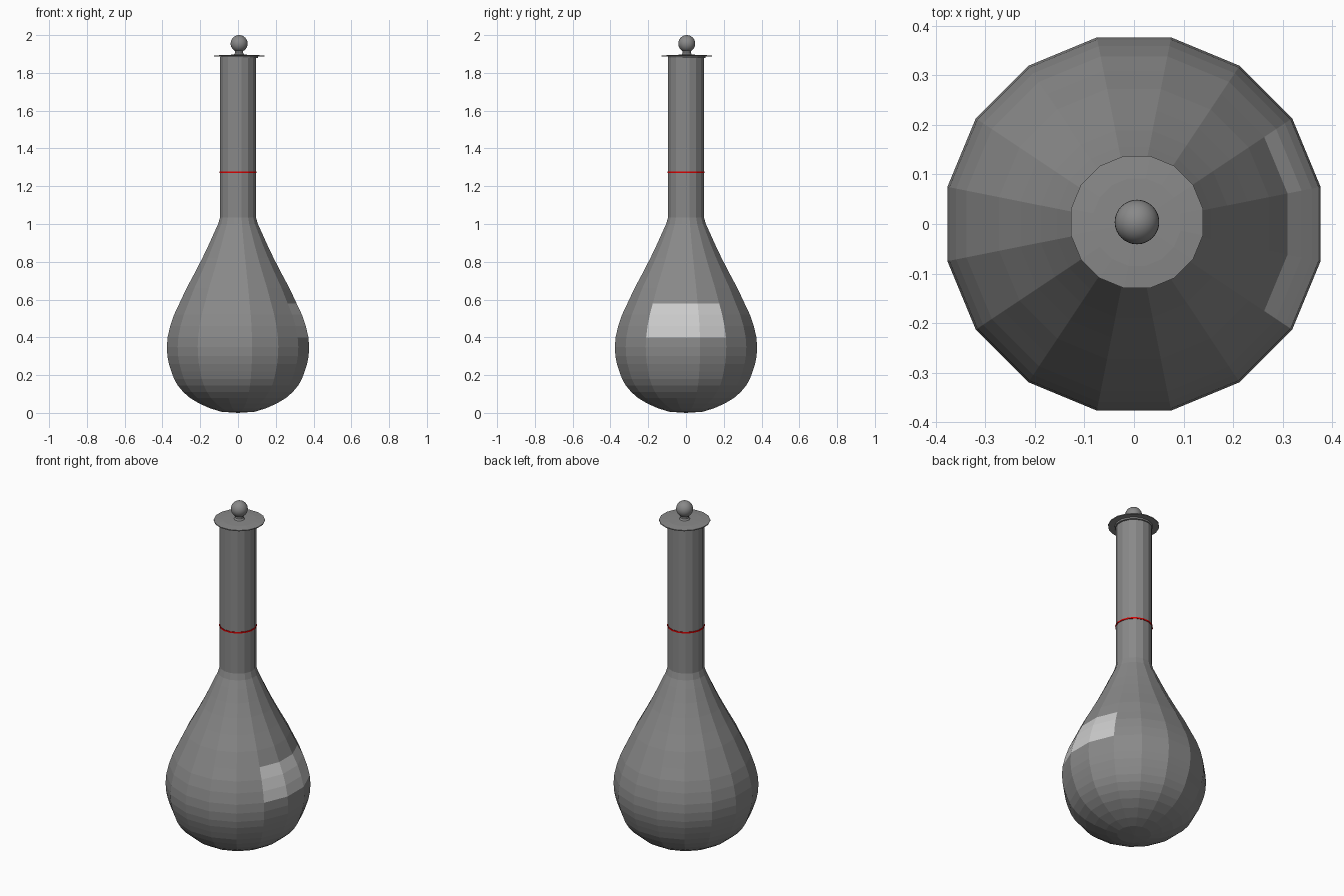
import bpy, bmesh, math
from mathutils import Vector

cube = bpy.data.objects.get("Cube")
if cube:
    bpy.data.objects.remove(cube, do_unlink=True)

SIDES = 16


def material(name, rgb):
    m = bpy.data.materials.new(name)
    m.use_nodes = True
    m.diffuse_color = (*rgb, 1)
    m.node_tree.nodes["Principled BSDF"].inputs["Base Color"].default_value = (*rgb, 1)
    return m


grey = material("grey glass", (0.25, 0.25, 0.25))
pale = material("pale label", (0.6, 0.6, 0.6))
red = material("red mark", (0.7, 0.0, 0.0))


def lathe(name, profile, mats, sides=SIDES, center=(0, 0), closed=False):
    """Spin (radius, z) points about z, with a flat facing each axis."""
    bm = bmesh.new()
    rings = []
    for r, z in profile:
        if r == 0:
            rings.append([bm.verts.new((*center, z))] * sides)
            continue
        angles = [(i + 0.5) * math.tau / sides for i in range(sides)]
        rings.append([bm.verts.new((center[0] + r * math.cos(a),
                                    center[1] + r * math.sin(a), z)) for a in angles])
    pairs = list(zip(rings, rings[1:]))
    if closed:
        pairs.append((rings[-1], rings[0]))
    for low, high in pairs:
        for i in range(sides):
            j = (i + 1) % sides
            corners = dict.fromkeys((low[i], low[j], high[j], high[i]))
            bm.faces.new(list(corners))
    bmesh.ops.recalc_face_normals(bm, faces=bm.faces[:])
    mesh = bpy.data.meshes.new(name)
    bm.to_mesh(mesh)
    bm.free()
    for m in mats:
        mesh.materials.append(m)
    obj = bpy.data.objects.new(name, mesh)
    bpy.context.collection.objects.link(obj)
    return obj


# Flask bulb with flowing shoulders and straight neck
bulb = [(0, 0), (0.09, 0.006), (0.15, 0.024), (0.21, 0.05), (0.26, 0.08),
        (0.295, 0.11), (0.325, 0.145), (0.345, 0.18), (0.36, 0.22), (0.373, 0.26),
        (0.381, 0.3), (0.384, 0.35), (0.38, 0.4), (0.366, 0.46), (0.345, 0.52),
        (0.316, 0.58), (0.278, 0.66), (0.234, 0.74), (0.192, 0.82), (0.158, 0.89),
        (0.126, 0.96), (0.107, 1.0), (0.097, 1.035)]
flask = lathe("flask_body", bulb + [(0.097, 1.885)], [grey, pale])

# Pale label on the three facets facing +x
for f in flask.data.polygons:
    c = f.center
    if 0.4 < c.z < 0.58 and abs(math.atan2(c.y, c.x)) < math.radians(30):
        f.material_index = 1

# Thin red fill line round the neck
lathe("fill_line", [(0.096, 1.271), (0.1, 1.271), (0.1, 1.279), (0.096, 1.279)],
      [red], closed=True)

# Stopper: thin lid, short stem and round knob
MID = (0.006, 0.004)
lathe("stopper_lid", [(0, 1.878), (0.1, 1.878), (0.102, 1.886), (0.136, 1.886),
                      (0.136, 1.891), (0.09, 1.895), (0, 1.897)], [grey], center=MID)
lathe("stopper_stem", [(0.03, 1.894), (0.022, 1.905), (0.022, 1.93)], [grey], center=MID)
bpy.ops.mesh.primitive_uv_sphere_add(segments=32, ring_count=16, radius=0.045,
                                     location=Vector((*MID, 1.955)))
knob = bpy.context.object
knob.name = "stopper_knob"
knob.data.materials.append(grey)
bpy.ops.object.shade_smooth()
